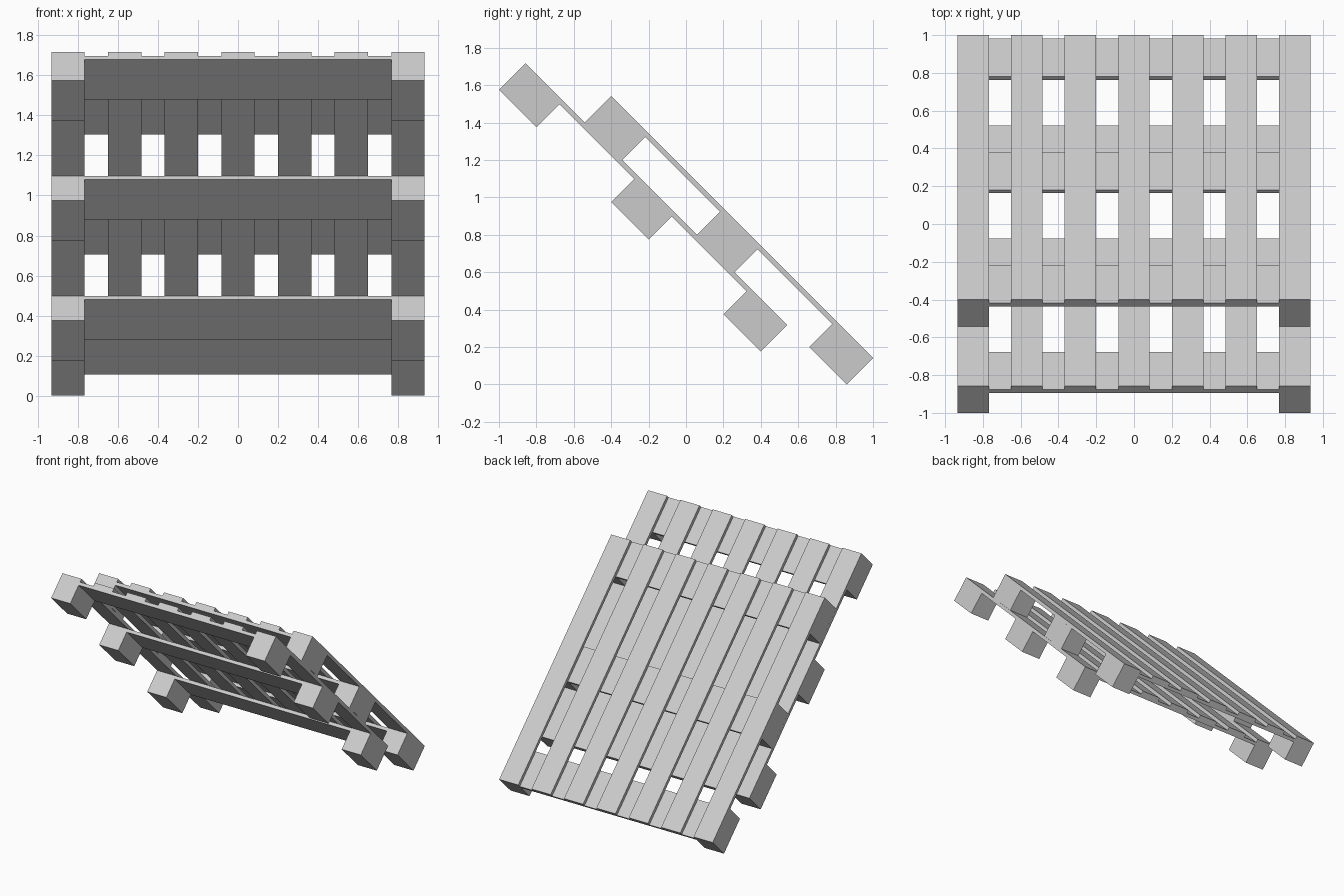
import bpy
import bmesh
from math import radians
from mathutils import Matrix, Vector

if "Cube" in bpy.data.objects:
    bpy.data.objects.remove(bpy.data.objects["Cube"])

LENGTH = 1.98      # along the slats
BOARD = 0.1667     # slat and block width
PITCH = 0.2833     # slat spacing
SLAT_T = 0.0265    # slat thickness
BEAM_T = 0.025     # cross board thickness
DEPTH = 0.20       # full height of a pallet, slat included
FOOT = 0.283       # block and cross board length
STEP = (LENGTH - FOOT) / 2


def box(name, x, y, z, frame):
    """Box from (min, max) ranges in the tilted frame of a pallet."""
    lo, hi = Vector((x[0], y[0], z[0])), Vector((x[1], y[1], z[1]))
    size = hi - lo
    bm = bmesh.new()
    bmesh.ops.create_cube(bm, size=1.0)
    bmesh.ops.scale(bm, vec=size, verts=bm.verts)
    bmesh.ops.translate(bm, vec=(lo + hi) / 2, verts=bm.verts)
    mesh = bpy.data.meshes.new(name)
    bm.to_mesh(mesh)
    bm.free()
    obj = bpy.data.objects.new(name, mesh)
    obj.matrix_world = frame
    bpy.context.collection.objects.link(obj)


def pallet(label, y, z):
    """Pallet leaning at 45 degrees; (y, z) is the upper edge of its slats."""
    frame = Matrix.Translation((0, y, z)) @ Matrix.Rotation(radians(-45), 4, 'X')
    half = BOARD / 2

    # Seven deck slats
    for i in range(-3, 4):
        c = i * PITCH
        box(label + "_slat", (c - half, c + half), (0, LENGTH), (-SLAT_T, 0), frame)

    inner = 3 * PITCH - half
    for row in range(3):
        span = (row * STEP, row * STEP + FOOT)
        # Cross board under the slats
        box(label + "_cross_board", (-inner, inner), span,
            (-SLAT_T - BEAM_T, -SLAT_T), frame)
        # Foot block at each side
        for side in (-1, 1):
            c = side * 3 * PITCH
            box(label + "_foot_block", (c - half, c + half), span,
                (-DEPTH, -SLAT_T), frame)


# Two pallets stacked and slipped against each other
pallet("lower_pallet", -0.8586, 1.7165)
pallet("upper_pallet", -0.4, 1.5414)
